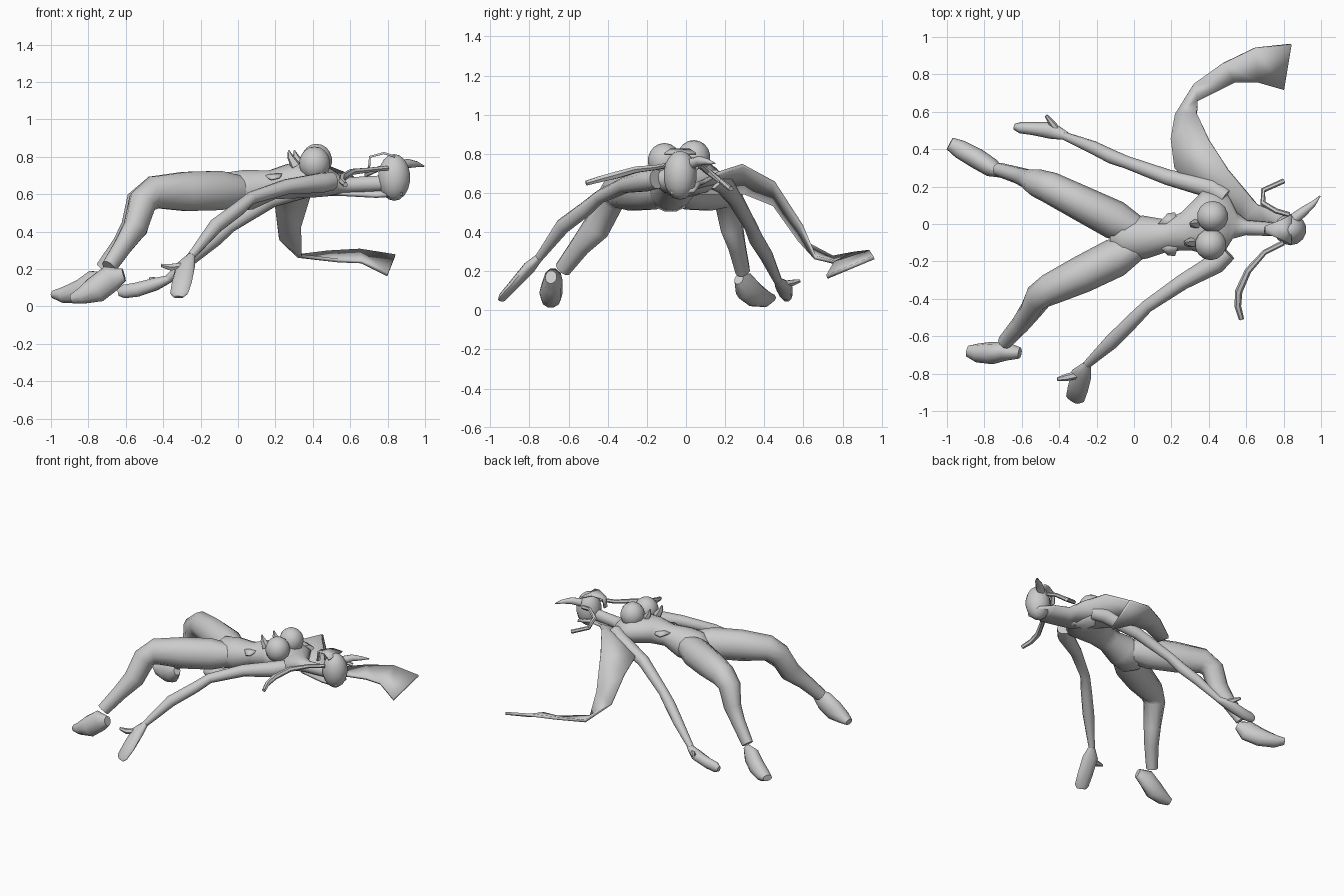
import bpy, bmesh
from mathutils import Vector
from math import cos, sin, pi


def finish(name, bm, angle=0.7):
    bmesh.ops.recalc_face_normals(bm, faces=bm.faces)
    me = bpy.data.meshes.new(name)
    bm.to_mesh(me)
    bm.free()
    ob = bpy.data.objects.new(name, me)
    bpy.context.collection.objects.link(ob)
    bpy.ops.object.select_all(action='DESELECT')
    ob.select_set(True)
    bpy.context.view_layer.objects.active = ob
    bpy.ops.object.shade_smooth_by_angle(angle=angle)
    return ob


def tube(name, path, sides=10):
    """Loft of ellipses; path rows are x, y, z, half width, half height."""
    bm = bmesh.new()
    pts = [Vector(p[:3]) for p in path]
    rings = []
    for i, p in enumerate(path):
        t = (pts[min(i + 1, len(pts) - 1)] - pts[max(i - 1, 0)]).normalized()
        side = t.cross(Vector((0, 0, 1))).normalized()
        up = side.cross(t)
        rings.append([bm.verts.new(pts[i] + side * p[3] * cos(2 * pi * k / sides)
                                   + up * p[-1] * sin(2 * pi * k / sides)) for k in range(sides)])
    for a, b in zip(rings, rings[1:]):
        for k in range(sides):
            bm.faces.new((a[k], a[(k + 1) % sides], b[(k + 1) % sides], b[k]))
    bm.faces.new(rings[0])
    bm.faces.new(rings[-1])
    return finish(name, bm, 0.9)


def ribbon(name, rows, thick=0.012):
    """Strip between two edges; rows are pairs of points."""
    bm = bmesh.new()
    vs = [(bm.verts.new(a), bm.verts.new(b)) for a, b in rows]
    for (a, b), (c, d) in zip(vs, vs[1:]):
        bm.faces.new((a, b, d, c))
    ob = finish(name, bm)
    mod = ob.modifiers.new("thickness", 'SOLIDIFY')
    mod.thickness = thick
    mod.offset = 0
    return ob


def ball(name, loc, scale):
    bm = bmesh.new()
    bmesh.ops.create_uvsphere(bm, u_segments=14, v_segments=9, radius=1)
    bmesh.ops.scale(bm, vec=scale, verts=bm.verts)
    bmesh.ops.translate(bm, vec=loc, verts=bm.verts)
    return finish(name, bm)


# Torso, hips to neck
tube("torso", [(-.12, -.08, .60, .05, .06), (-.05, -.08, .61, .12, .11), (.06, -.07, .625, .115, .11),
               (.18, -.06, .65, .085, .08), (.28, -.04, .67, .105, .095), (.40, .0, .68, .18, .10),
               (.49, .0, .66, .16, .075), (.54, -.01, .65, .07, .05), (.60, -.02, .65, .04, .042),
               (.78, -.03, .66, .036, .042)], 14)
ball("chest_front", (.41, -.11, .765), (.085, .085, .09))
ball("chest_back", (.42, .04, .78), (.085, .085, .09))

# Arms
tube("arm_front", [(.50, -.15, .67, .05), (.44, -.21, .66, .055), (.26, -.31, .64, .042), (.07, -.44, .58, .034),
                   (0, -.51, .52, .038), (-.12, -.63, .43, .04), (-.25, -.75, .27, .022)])
tube("arm_back", [(.49, .14, .67, .05), (.42, .19, .65, .055), (.18, .25, .57, .042), (-.04, .33, .43, .034),
                  (-.12, .36, .36, .038), (-.22, .41, .28, .035), (-.37, .47, .15, .022)])

# Hands and thumbs
tube("hand_front", [(-.25, -.75, .27, .022, .02), (-.28, -.80, .22, .055, .03), (-.30, -.88, .13, .055, .025),
                    (-.315, -.935, .07, .05, .02), (-.32, -.945, .05, .03, .012)])
tube("thumb_front", [(-.27, -.80, .22, .02), (-.36, -.82, .21, .02), (-.41, -.83, .22, .01)], 6)
tube("hand_back", [(-.36, .47, .15, .022, .02), (-.44, .50, .12, .045, .035), (-.54, .51, .09, .035, .04),
                   (-.61, .515, .08, .03, .038), (-.64, .52, .075, .016, .02)])
tube("thumb_back", [(-.40, .49, .13, .02), (-.44, .54, .14, .018), (-.47, .58, .15, .009)], 6)

# Legs
tube("leg_front", [(.02, -.12, .62, .07, .08), (-.10, -.18, .62, .105, .11), (-.28, -.27, .615, .10, .11),
                   (-.45, -.35, .61, .085, .09), (-.51, -.39, .56, .075, .08), (-.55, -.46, .42, .06, .075),
                   (-.61, -.54, .33, .05, .055), (-.69, -.63, .21, .04, .045)])
tube("leg_back", [(.02, -.03, .62, .07, .08), (-.10, .02, .62, .105, .11), (-.28, .11, .615, .095, .11),
                  (-.45, .195, .61, .085, .09), (-.52, .22, .56, .075, .08), (-.555, .235, .42, .055, .075),
                  (-.62, .26, .33, .045, .055), (-.72, .29, .20, .038, .045)])

# Feet
tube("foot_front", [(-.61, -.69, .17, .03, .035), (-.68, -.68, .15, .05, .075), (-.76, -.69, .09, .06, .075),
                    (-.84, -.69, .055, .05, .045), (-.89, -.68, .04, .03, .025)])
tube("foot_back", [(-.70, .27, .16, .025, .03), (-.76, .30, .125, .05, .075), (-.84, .35, .08, .055, .065),
                   (-.93, .40, .06, .05, .045), (-.985, .43, .065, .035, .022)])

# Head with fringe and horn
ball("head", (.835, -.03, .69), (.088, .085, .125))
ribbon("fringe", [((.84, -.11, .80), (.84, .05, .80)), ((.78, -.08, .82), (.78, .02, .82)),
                  ((.705, -.05, .80), (.705, -.01, .80)), ((.70, -.05, .73), (.70, -.02, .73))])
tube("horn", [(.86, .03, .75, .03), (.91, .07, .765, .025), (.96, .11, .76, .015), (.995, .15, .75, .003)], 8)

# Long hair sweeping behind the shoulders and down to the side
ribbon("long_hair", [((.88, -.08, .60), (.88, .04, .61)), ((.74, -.06, .59), (.76, .07, .65)),
                     ((.55, -.03, .60), (.66, .10, .66)), ((.38, .12, .60), (.60, .17, .70)),
                     ((.22, .30, .60), (.50, .29, .74)), ((.20, .45, .54), (.40, .45, .65)),
                     ((.22, .58, .36), (.335, .59, .43)), ((.32, .75, .27), (.34, .66, .27)),
                     ((.48, .86, .29), (.54, .76, .245)), ((.65, .94, .30), (.66, .76, .24)),
                     ((.84, .96, .27), (.80, .72, .17))], 0.02)

# Loose side strands
tube("strand_front", [(.80, -.10, .74, .014), (.70, -.15, .73, .014), (.61, -.25, .72, .018), (.56, -.36, .69, .02),
                      (.555, -.44, .67, .018), (.575, -.51, .65, .014)], 6)
tube("strand_back", [(.83, .05, .73, .014), (.76, .07, .74, .014), (.69, .11, .71, .016), (.69, .18, .66, .014),
                     (.80, .23, .62, .014)], 6)

# Small ornaments at the waist and chest
for y, s in ((.02, 1), (-.13, -1)):
    ribbon("waist_tab", [((.13, y - .02 * s, .70), (.24, y - .02 * s, .71)),
                         ((.18, y + .035 * s, .68), (.22, y + .04 * s, .69))])
for x, y in ((.26, -.10), (.29, .0)):
    tube("chest_spike", [(x + .05, y, .75, .03), (x + .02, y, .80, .018), (x + .01, y, .835, .004)], 5)
